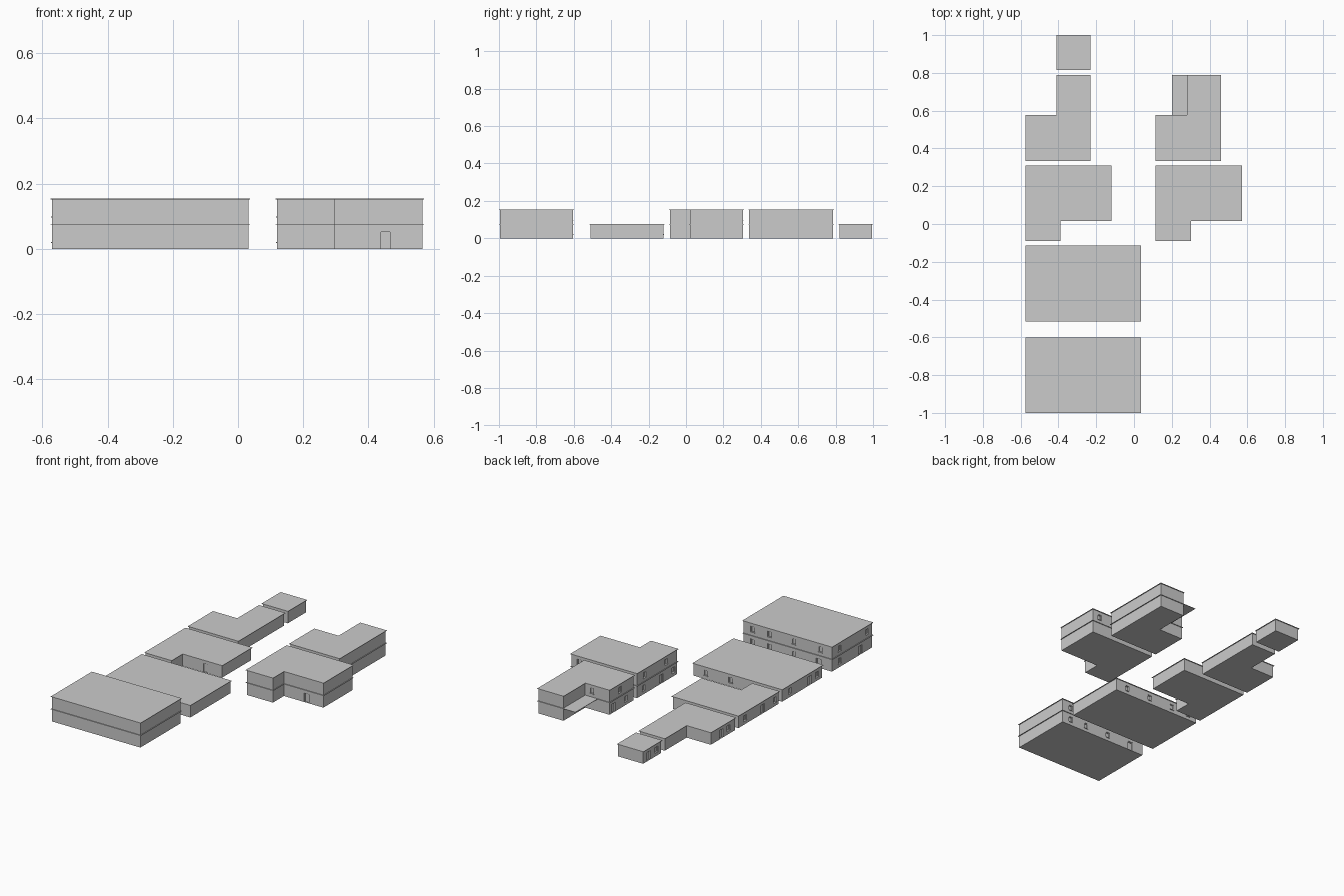
import bpy, bmesh
from mathutils import Matrix, Vector

if "Cube" in bpy.data.objects:
    bpy.data.objects.remove(bpy.data.objects["Cube"])

STOREY, SLAB, EAVE = 0.0745, 0.0025, 0.005
LEVEL = STOREY + SLAB


def rect(x0, x1, y0, y1):
    return [(x0, y0), (x1, y0), (x1, y1), (x0, y1)]


def inset(pts, d):
    # mitred inset of a counter-clockwise outline
    out = []
    n = len(pts)
    for i in range(n):
        p, q, r = (Vector(pts[j % n]) for j in (i - 1, i, i + 1))
        a, b = (q - p).normalized(), (r - q).normalized()
        out.append(tuple(q + d * (Vector((-a.y, a.x)) + Vector((-b.y, b.x)))))
    return out


def finish(bm, name):
    me = bpy.data.meshes.new(name)
    bmesh.ops.recalc_face_normals(bm, faces=bm.faces)
    bm.to_mesh(me)
    bm.free()
    ob = bpy.data.objects.new(name, me)
    bpy.context.collection.objects.link(ob)
    return ob


def prism(name, pts, z0, z1):
    bm = bmesh.new()
    f = bm.faces.new([bm.verts.new((x, y, z0)) for x, y in pts])
    r = bmesh.ops.extrude_face_region(bm, geom=[f])
    vs = [v for v in r["geom"] if isinstance(v, bmesh.types.BMVert)]
    bmesh.ops.translate(bm, verts=vs, vec=(0, 0, z1 - z0))
    return finish(bm, name)


def box(bm, side, wall, u, d, z):
    # u along the wall, d outward from the wall plane, z height (min, max pairs)
    s = 1 if side == "back" else -1
    dd = sorted((wall + s * d[0], wall + s * d[1]))
    X, Y = (dd, u) if side == "left" else (u, dd)
    size = (X[1] - X[0], Y[1] - Y[0], z[1] - z[0])
    mid = (sum(X) / 2, sum(Y) / 2, sum(z) / 2)
    bmesh.ops.create_cube(bm, size=1, matrix=Matrix.Translation(mid) @ Matrix.Diagonal((*size, 1)))


def building(name, outline, floors, openings, mid=None):
    # openings: (side, outline coordinate, position along wall, floor, kind)
    walls = inset(outline, EAVE)
    for f in range(floors):
        z0 = f * LEVEL
        storey = prism(f"{name}_storey_{f + 1}", walls, z0, z0 + STOREY)
        slab = mid if mid and f < floors - 1 else outline
        prism(f"{name}_slab_{f + 1}", slab, z0 + STOREY, z0 + LEVEL)
        here = [o for o in openings if o[3] == f]
        if not here:
            continue
        cut, trim = bmesh.new(), bmesh.new()
        for side, line, c, _, kind in here:
            wall = line - EAVE if side == "back" else line + EAVE
            door = kind == "door"
            w = 0.017 if door else 0.013
            lo, hi = (z0 + 0.001, z0 + 0.055) if door else (z0 + 0.022, z0 + 0.055)
            box(cut, side, wall, (c - w, c + w), (-0.008, 0.004), (lo, hi))
            # jambs and head
            t = 0.003
            for e in (c - w, c + w - t):
                box(trim, side, wall, (e, e + t), (-0.008, -0.003), (lo, hi))
            box(trim, side, wall, (c - w + t, c + w - t), (-0.008, -0.003), (hi - t, hi))
            if not door:  # projecting sill
                box(trim, side, wall, (c - w - 0.002, c + w + 0.002), (-0.008, 0.003), (lo - 0.003, lo))
        cutter = finish(cut, f"{name}_cutter_{f + 1}")
        cutter.hide_render = True
        cutter.hide_set(True)
        finish(trim, f"{name}_window_trim_{f + 1}")
        m = storey.modifiers.new("openings", "BOOLEAN")
        m.operation, m.solver, m.object = "DIFFERENCE", "EXACT", cutter


def row(side, line, floor, places, door=()):
    return ([(side, line, c, floor, "window") for c in places]
            + [(side, line, c, floor, "door") for c in door])


L = -0.575  # left edge of the long row
R = 0.115   # left edge of the short row

# two-storey hall at the front
building("front_hall", rect(L, 0.037, -1, -0.60), 2,
         row("back", -0.60, 0, (-0.03, -0.145, -0.31), (-0.48,))
         + row("back", -0.60, 1, (-0.03, -0.145, -0.31, -0.49))
         + row("left", L, 0, (-0.68,), (-0.88,)) + row("left", L, 1, (-0.68, -0.95)))

# single-storey hall behind it
building("low_hall", rect(L, 0.037, -0.515, -0.115), 1,
         row("back", -0.115, 0, (-0.05, -0.22, -0.387, -0.51))
         + row("left", L, 0, (-0.2, -0.46), (-0.39,)))


def wing(x):
    # L outline with a leg towards the front
    return [(x, -0.09), (x + 0.187, -0.09), (x + 0.187, 0.017),
            (x + 0.456, 0.017), (x + 0.456, 0.31), (x, 0.31)]


def annex(x, right):
    # L outline with a leg towards the back
    return [(x, 0.333), (right, 0.333), (right, 0.79), (right - 0.18, 0.79),
            (right - 0.18, 0.578), (x, 0.578)]


for name, x, floors in (("left_wing", L, 1), ("right_wing", R, 2)):
    ops = row("left", x, 0, (0.24, -0.05), (0.07,)) + row("front", 0.017, 0, (), (x + 0.337,))
    if floors == 2:
        ops += row("left", x, 1, (0.23, 0.02)) + row("back", 0.31, 1, (x + 0.40,))
    building(name, wing(x), floors, ops)

building("left_annex", annex(L, -0.23), 1, row("left", L, 0, (0.40,), (0.47,)))

# two-storey annex whose middle slab reaches out as a canopy
canopy = annex(R, 0.46)
canopy[3], canopy[4] = (0.20, 0.79), (0.20, 0.578)
building("right_annex", annex(R, 0.46), 2,
         row("left", R, 0, (0.41,), (0.53,)) + row("left", R, 1, (0.47,))
         + row("back", 0.578, 1, (0.24,)), mid=canopy)

# small hut at the back
building("back_hut", rect(-0.41, -0.23, 0.815, 1), 1,
         row("left", -0.41, 0, (0.865,), (0.94,)))
